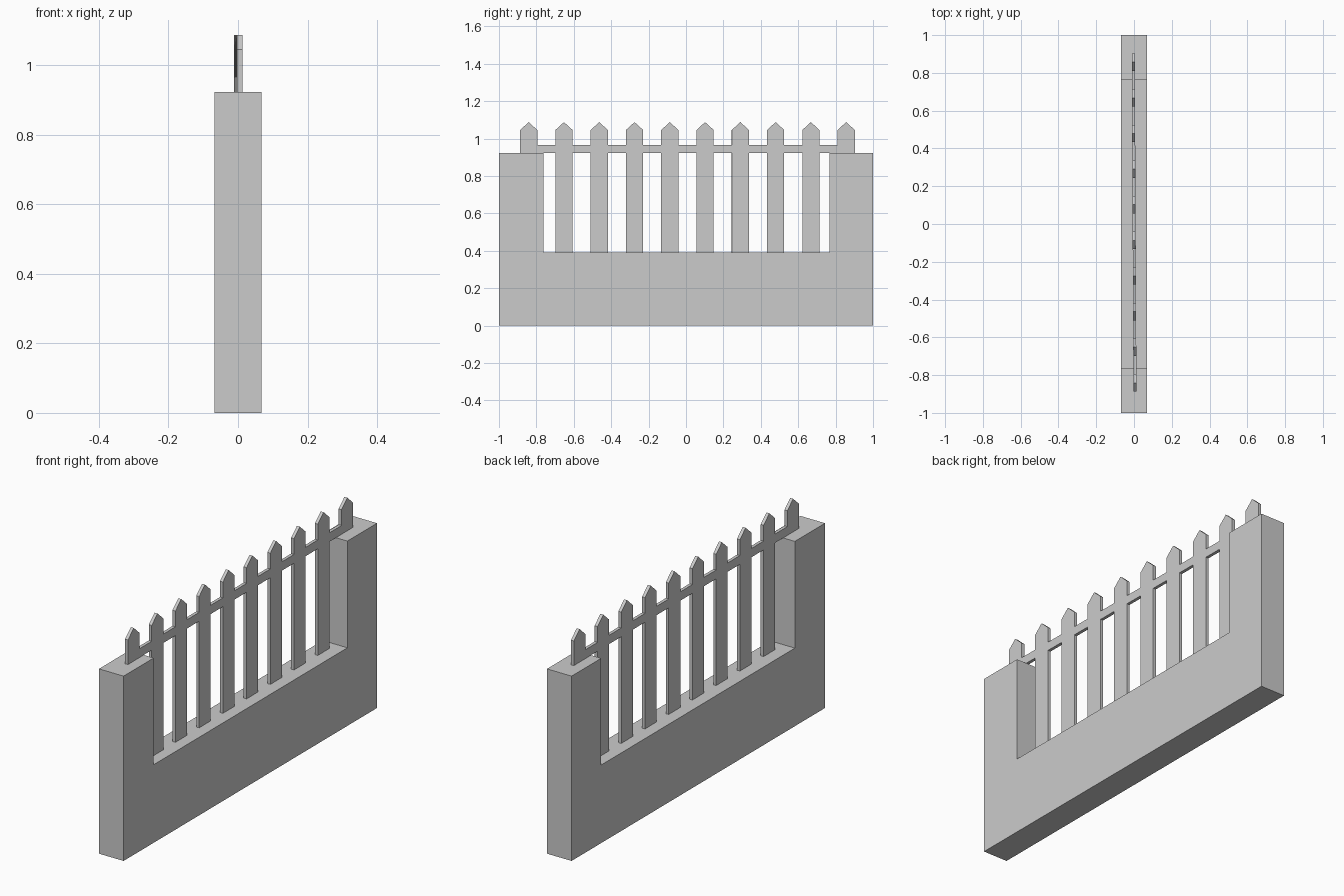
import bpy
import bmesh
from mathutils import Matrix

cube = bpy.data.objects.get("Cube")
if cube:
    bpy.data.objects.remove(cube, do_unlink=True)

grey = bpy.data.materials.new("plain grey")
grey.use_nodes = True
colour = (0.6, 0.6, 0.6, 1)
grey.diffuse_color = colour
grey.node_tree.nodes["Principled BSDF"].inputs["Base Color"].default_value = colour


def prism(name, outline, thickness):
    """Extrude a (y, z) outline along x, centred on x = 0."""
    bm = bmesh.new()
    face = bm.faces.new([bm.verts.new((-thickness / 2, y, z)) for y, z in outline])
    side = bmesh.ops.extrude_face_region(bm, geom=[face])["geom"]
    moved = [v for v in side if isinstance(v, bmesh.types.BMVert)]
    bmesh.ops.translate(bm, verts=moved, vec=(thickness, 0, 0))
    bmesh.ops.recalc_face_normals(bm, faces=bm.faces)
    mesh = bpy.data.meshes.new(name)
    bm.to_mesh(mesh)
    bm.free()
    mesh.materials.append(grey)
    obj = bpy.data.objects.new(name, mesh)
    bpy.context.collection.objects.link(obj)
    return obj


# U-shaped wall: low sill between two end piers
SILL, WALL_TOP = 0.39, 0.923
NOTCH_A, NOTCH_B = -0.762, 0.766
prism("wall", [(-1, 0), (1, 0), (1, WALL_TOP), (NOTCH_B, WALL_TOP), (NOTCH_B, SILL),
               (NOTCH_A, SILL), (NOTCH_A, WALL_TOP), (-1, WALL_TOP)], 0.136)

# Picket fence, turned very slightly off the wall's axis
COUNT, FIRST, STEP, HALF = 10, -0.841, 0.1886, 0.046
SHOULDER, PEAK, RAIL_TOP = 1.046, 1.088, 0.967
THICK = 0.016
turn = Matrix.Translation((0.0007, 0, 0)) @ Matrix.Rotation(0.005, 4, "Z")

for i in range(COUNT):
    y = FIRST + i * STEP
    # End pickets stand on the piers, the others on the sill
    base = WALL_TOP if i in (0, COUNT - 1) else SILL
    picket = prism(f"picket_{i + 1}", [(y - HALF, base), (y + HALF, base), (y + HALF, SHOULDER),
                                       (y, PEAK), (y - HALF, SHOULDER)], THICK)
    picket.matrix_world = turn
    # Rail piece to the next picket
    if i < COUNT - 1:
        a, b = y + HALF, y + STEP - HALF
        rail = prism(f"rail_{i + 1}", [(a, WALL_TOP), (b, WALL_TOP), (b, RAIL_TOP), (a, RAIL_TOP)], THICK)
        rail.matrix_world = turn
